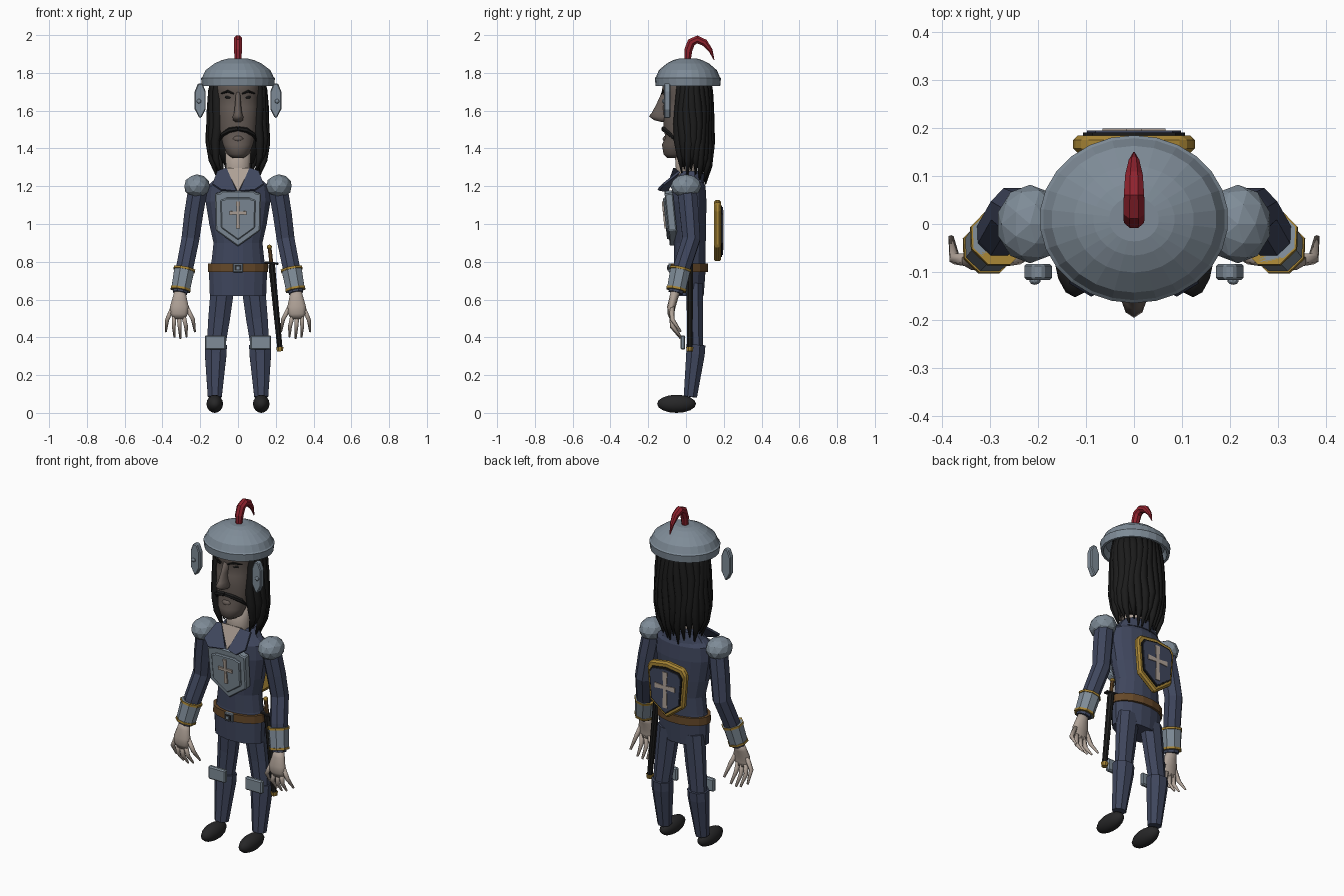
import bpy, bmesh, math
from mathutils import Vector

cube = bpy.data.objects.get("Cube")
if cube:
    bpy.data.objects.remove(cube, do_unlink=True)


def material(name, *rgb):
    m = bpy.data.materials.new(name)
    m.use_nodes = True
    m.diffuse_color = (*rgb, 1)
    m.node_tree.nodes["Principled BSDF"].inputs["Base Color"].default_value = (*rgb, 1)
    return m


NAVY = material("navy cloth", 0.05, 0.062, 0.11)
STEEL = material("steel", 0.21, 0.26, 0.31)
GOLD = material("gold", 0.38, 0.23, 0.035)
BROWN = material("brown leather", 0.13, 0.065, 0.022)
RED = material("red feather", 0.28, 0.016, 0.027)
SKIN = material("pale skin", 0.43, 0.36, 0.31)
FACE = material("shaded skin", 0.13, 0.105, 0.092)
BLACK = material("black hair", 0.011, 0.011, 0.011)
SHOE = material("dark leather", 0.02, 0.02, 0.021)


def finish(name, bm, mat, smooth=False, bevel=0, solid=0):
    bmesh.ops.recalc_face_normals(bm, faces=bm.faces)
    for f in bm.faces:
        f.smooth = smooth
    me = bpy.data.meshes.new(name)
    bm.to_mesh(me)
    bm.free()
    me.materials.append(mat)
    ob = bpy.data.objects.new(name, me)
    bpy.context.collection.objects.link(ob)
    if solid:
        mod = ob.modifiers.new("thickness", "SOLIDIFY")
        mod.thickness, mod.offset = solid, 0
    if bevel:
        ob.modifiers.new("bevel", "BEVEL").width = bevel
        ob.modifiers["bevel"].segments = 1
    return ob


def tube(name, path, radii, mat, n=8, smooth=False, ref=(0, 1, 0), level=False):
    """Skin of elliptical rings along a path; level keeps the rings horizontal."""
    bm, rings = bmesh.new(), []
    pts = [Vector(p) for p in path]
    for i, p in enumerate(pts):
        t = pts[min(i + 1, len(pts) - 1)] - pts[max(i - 1, 0)]
        t = Vector((0, 0, 1)) if level else t.normalized()
        u = t.cross(Vector(ref)).normalized()
        v = u.cross(t)
        r = radii[i]
        a, b = r if isinstance(r, tuple) else (r, r)
        ang = [math.tau * (k + 0.5) / n for k in range(n)]
        rings.append([bm.verts.new(p + u * a * math.cos(w) + v * b * math.sin(w)) for w in ang])
    for r0, r1 in zip(rings, rings[1:]):
        for k in range(n):
            bm.faces.new((r0[k], r0[(k + 1) % n], r1[(k + 1) % n], r1[k]))
    bm.faces.new(rings[0])
    bm.faces.new(rings[-1])
    return finish(name, bm, mat, smooth)


def stack(name, rows, mat, n=16, smooth=False):
    """Horizontal ellipses given as (z, centre y, x radius, y radius)."""
    return tube(name, [(0, y, z) for z, y, a, b in rows], [(a, b) for z, y, a, b in rows],
                mat, n, smooth, level=True)


def plate(name, half, depth, loc, mat, scale=1, tilt=0, bevel=0):
    """Symmetric outline in x and z, thickened towards +y."""
    bm = bmesh.new()
    outline = half + [(-x, z) for x, z in reversed(half) if x > 0]
    face = bm.faces.new([bm.verts.new((x * scale, 0, z * scale)) for x, z in outline])
    ext = bmesh.ops.extrude_face_region(bm, geom=[face])
    for v in ext["geom"]:
        if isinstance(v, bmesh.types.BMVert):
            v.co.y += depth
    ob = finish(name, bm, mat, bevel=bevel)
    ob.location, ob.rotation_euler = loc, (tilt, 0, 0)
    return ob


def sheet(name, pts, mat, solid=0.012):
    bm = bmesh.new()
    bm.faces.new([bm.verts.new(p) for p in pts])
    return finish(name, bm, mat, solid=solid)


def ball(name, loc, size, mat, smooth=False, ico=True):
    bm = bmesh.new()
    if ico:
        bmesh.ops.create_icosphere(bm, subdivisions=2, radius=1)
    else:
        bmesh.ops.create_uvsphere(bm, u_segments=14, v_segments=8, radius=1)
    for v in bm.verts:
        v.co = Vector((v.co.x * size[0], v.co.y * size[1], v.co.z * size[2])) + Vector(loc)
    return finish(name, bm, mat, smooth)


def rect(w, h):
    return [(w, h), (w, -h)]


# Tunic and belt
stack("tunic", [(.62, .015, .152, .08), (.75, .017, .157, .088), (.8, .02, .143, .085),
                (.9, .02, .132, .086), (1.0, .018, .155, .09), (1.12, .015, .175, .095),
                (1.2, .015, .168, .09), (1.245, .015, .115, .072), (1.265, .012, .08, .06)], NAVY)
stack("belt", [(.745, .018, .163, .1), (.79, .018, .162, .1)], BROWN)
plate("buckle_frame", rect(.027, .024), .02, (0, -.093, .768), STEEL, bevel=.004)
plate("buckle_recess", rect(.018, .015), .006, (0, -.097, .768), SHOE)
plate("buckle_centre", rect(.009, .008), .006, (0, -.1, .768), STEEL)

# Chest plate with raised panel and cross
CHEST = [(.085, .15), (.095, .14), (.122, .135), (.118, -.06), (0, -.145)]
CROSS = [(.011, .075), (.007, .02), (.045, .023), (.045, .003), (.007, .006), (.01, -.07)]
plate("chest_plate", CHEST, .045, (0, -.1, 1.025), STEEL, tilt=.1, bevel=.006)
plate("chest_panel", CHEST, .02, (0, -.111, 1.025), STEEL, scale=.76, tilt=.1, bevel=.006)
plate("chest_cross", CROSS, .009, (0, -.121, 1.045), SKIN, tilt=.1)

# Shield carried on the back
SHIELD = [(0, .165), (.105, .15), (.128, .115), (.112, -.08), (0, -.165)]
plate("shield_rim", SHIELD, .037, (0, .148, .962), GOLD, bevel=.01)
plate("shield_border", SHIELD, .009, (0, .182, .962), BLACK, scale=.83)
plate("shield_field", SHIELD, .009, (0, .186, .962), NAVY, scale=.77)
plate("shield_cross", CROSS, .008, (0, .191, .965), SKIN, scale=1.45)

# Neck and collar
stack("neck", [(1.22, 0, .08, .065), (1.3, 0, .066, .056), (1.42, -.005, .072, .06)], SKIN, 12, True)
sheet("open_neckline", [(.065, -.055, 1.295), (-.065, -.055, 1.295), (0, -.1, 1.168)], SKIN)
stack("collar_back", [(1.22, .02, .14, .085), (1.255, .025, .115, .075), (1.28, .03, .095, .065)], NAVY, 12)

# Head
stack("head", [(1.35, -.06, .03, .04), (1.37, -.06, .06, .06), (1.42, -.05, .08, .078),
               (1.46, -.04, .09, .07), (1.5, -.035, .1, .083), (1.56, -.025, .105, .096),
               (1.62, -.02, .108, .103), (1.665, -.015, .11, .092), (1.7, -.015, .114, .115),
               (1.76, 0, .12, .12), (1.8, 0, .1, .1)], FACE, 20, True)
stack("nose", [(1.7, -.105, .012, .022), (1.64, -.12, .016, .034), (1.59, -.13, .022, .05),
               (1.57, -.135, .03, .061), (1.55, -.12, .028, .05), (1.54, -.11, .015, .02)], FACE, 10, True)
stack("lower_lip", [(1.435, -.1, .02, .015), (1.45, -.1, .032, .025), (1.465, -.1, .02, .015)], FACE, 10, True)

# Hair: dark core and wavy tapered strands around sides and back
stack("hair_core", [(1.32, .06, .085, .04), (1.4, .055, .11, .06), (1.6, .05, .12, .075),
                    (1.78, .04, .12, .085)], BLACK, 14, True)
STRANDS = 19
for i in range(STRANDS):
    base = math.radians(-38 + 256 * i / (STRANDS - 1))
    back = max(0, math.sin(base))
    end = 1.27 - .04 * back + .025 * math.sin(i * 2.3)
    path = []
    for k, flare in enumerate((.88, .98, 1.03, 1.06, 1.1, 1.04, .84)):
        a = base + .07 * math.sin(k * 1.5 + i * .9)
        z = 1.79 + (end - 1.79) * k / 6
        path.append((.135 * flare * math.cos(a), .025 + .095 * flare * math.sin(a), z))
    tube("hair_strand", path, [.02, .026, .027, .026, .025, .018, .003], BLACK, 7, True)

# Helmet and plume
HELMET = [(1.77, .165), (1.73, .178), (1.73, .192), (1.772, .197), (1.778, .19),
          (1.815, .172), (1.85, .125), (1.868, .085), (1.876, .052)]
stack("helmet", [(z, .01, r, r * .89) for z, r in HELMET], STEEL, 26)
tube("plume", [(0, .008, 1.86), (0, .012, 1.92), (0, .028, 1.962), (0, .06, 1.977), (0, .098, 1.96),
               (0, .13, 1.92), (0, .149, 1.868)],
     [.017, .023, .024, .023, .02, .012, .002], RED, 8, ref=(1, 0, 0))

# Paired parts
FINGERS = [(.345, .56, .382, .43), (.337, .52, .336, .402), (.313, .515, .305, .395),
           (.29, .52, .272, .403), (.272, .56, .228, .43)]
for s, side in ((1, "left_"), (-1, "right_")):
    def flip(path):
        return [(s * x, y, z) for x, y, z in path]

    # face details
    tube(side + "eyebrow", flip([(.022, -.128, 1.69), (.055, -.122, 1.703), (.09, -.088, 1.69)]),
         [.004, .007, .003], BLACK, 6, ref=(0, 0, 1))
    ball(side + "eye", (s * .05, -.094, 1.672), (.02, .011, .009), BLACK, True)
    tube(side + "moustache", flip([(0, -.12, 1.505), (.045, -.112, 1.497), (.08, -.085, 1.475),
                                   (.098, -.055, 1.44)]),
         [.012, .014, .012, .003], BLACK, 6, ref=(0, 0, 1))
    sheet(side + "collar_flap", flip([(.062, -.062, 1.295), (.008, -.105, 1.172), (.09, -.147, 1.18),
                                      (.135, -.12, 1.21), (.11, -.035, 1.278)]), NAVY)

    # cheek guards
    plate(side + "cheek_guard", [(.012, .092), (.029, .05), (.029, -.045), (.005, -.09)], .034,
          (s * .2, -.117, 1.652), STEEL, bevel=.005)
    ball(side + "guard_rivet", (s * .207, -.118, 1.65), (.012, .009, .012), STEEL)

    # arms
    ball(side + "shoulder_guard", (s * .217, 0, 1.2), (.07, .082, .063), STEEL)
    tube(side + "sleeve", flip([(.212, .005, 1.19), (.235, .018, 1.05), (.252, .028, .92),
                                (.28, -.018, .78), (.307, -.055, .635)]),
         [.055, .054, .051, .049, .041], NAVY)
    top, bottom = Vector((.283, -.028, .765)), Vector((.305, -.052, .648))
    for part, a, b, r0, r1, mat in (("bracer", 0, 1, .058, .053, STEEL),
                                    ("bracer_top_trim", 0, .1, .062, .062, GOLD),
                                    ("bracer_bottom_trim", .9, 1, .057, .057, GOLD)):
        tube(side + part, flip([top.lerp(bottom, a), top.lerp(bottom, b)]), [r0, r1], mat)

    # hands
    tube(side + "palm", flip([(.307, -.055, .645), (.309, -.066, .605), (.31, -.078, .56),
                              (.312, -.08, .525), (.312, -.075, .5)]),
         [(.03, .025), (.04, .023), (.052, .022), (.048, .018), (.036, .012)], SKIN, 10, True)
    for x0, z0, x1, z1 in FINGERS:
        mid = (x0 * .45 + x1 * .55 + (x1 - .305) * .12, -.073, (z0 + z1) / 2)
        tube(side + "finger", flip([(x0, -.075, z0), mid, (x1, -.028, z1)]),
             [.014, .012, .006], SKIN, 6, True)

    # legs
    tube(side + "thigh", flip([(.08, .043, .68), (.1, .05, .5), (.118, .053, .34)]),
         [(.068, .05), (.062, .042), (.052, .04)], NAVY)
    tube(side + "shin", flip([(.117, .053, .36), (.118, .05, .31), (.123, .023, .085)]),
         [(.063, .054), (.062, .053), (.04, .038)], NAVY)
    plate(side + "knee_plate", rect(.056, .038), .026, (s * .12, -.03, .373), STEEL, bevel=.007)
    ball(side + "shoe", (s * .123, -.05, .048), (.045, .103, .048), SHOE, True, ico=False)

# Sheathed sword on the left hip
tube("sword_grip", [(.167, .02, .875), (.177, .02, .79)], [.011, .011], BROWN)
ball("sword_pommel", (.166, .02, .878), (.014, .014, .013), GOLD)
guard = plate("sword_guard", rect(.037, .006), .03, (.178, .005, .793), SHOE, bevel=.003)
guard.rotation_euler.y = .1
tube("scabbard", [(.178, .02, .788), (.222, .02, .34)], [(.019, .019), (.015, .016)], BLACK)
tube("scabbard_tip", [(.221, .02, .348), (.223, .02, .326)], [.021, .017], GOLD)
